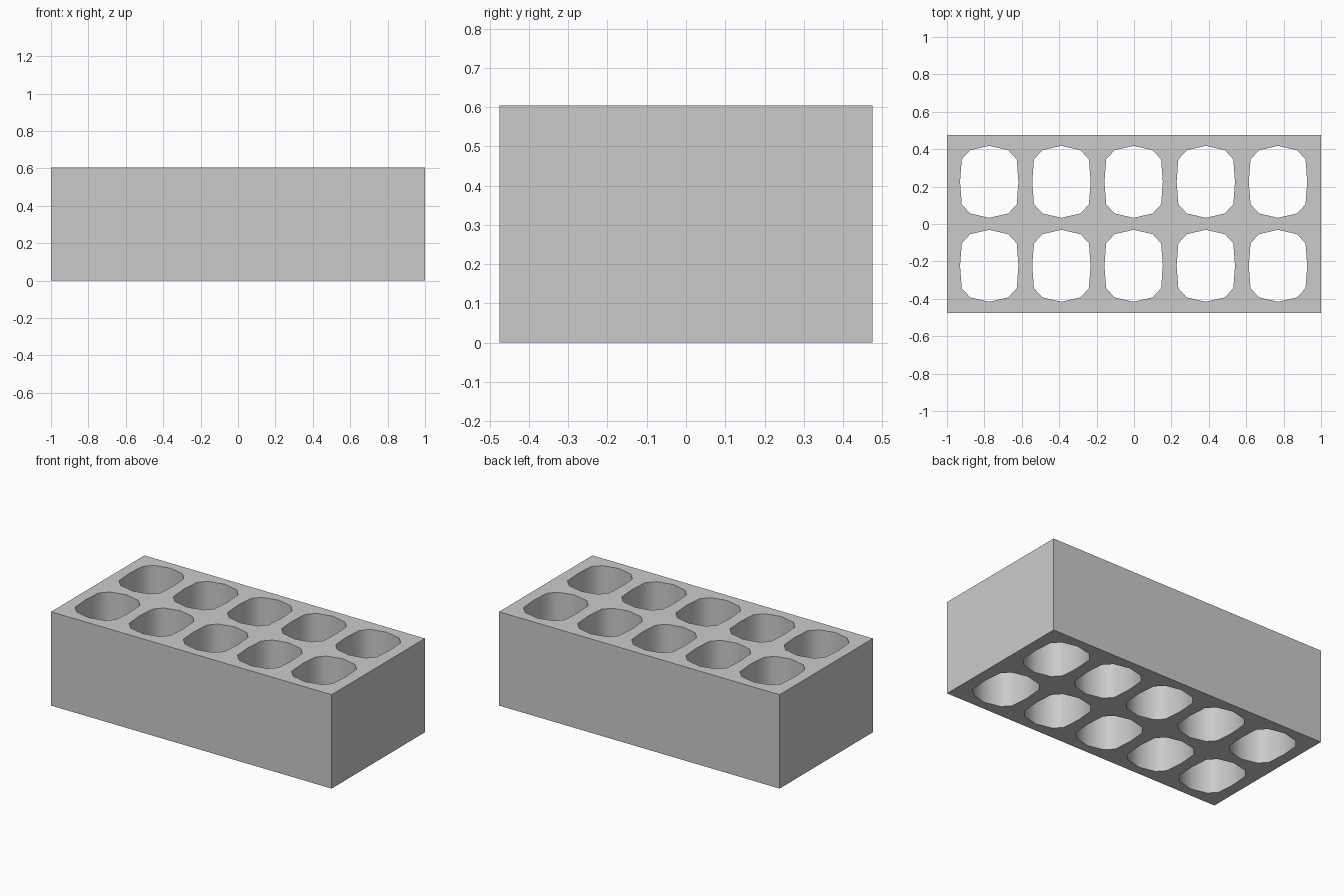
import bpy, bmesh, math

if "Cube" in bpy.data.objects:
    bpy.data.objects.remove(bpy.data.objects["Cube"])

L, W, H = 2.0, 0.95, 0.605
bm = bmesh.new()


def loop(points):
    verts = [bm.verts.new((x, y, 0)) for x, y in points]
    return [bm.edges.new((a, b)) for a, b in zip(verts, verts[1:] + verts[:1])]


# twelve-sided rounded hole, one quarter repeated around
quarter = [(0.156, 0.0), (0.147, 0.12), (0.102, 0.169), (0.0, 0.1925)]
half = quarter + [(-x, y) for x, y in quarter[2::-1]]
hole = half + [(x, -y) for x, y in half[-2:0:-1]]

# brick outline with two rows of five holes
edges = loop([(-L / 2, -W / 2), (L / 2, -W / 2), (L / 2, W / 2), (-L / 2, W / 2)])
for col in range(-2, 3):
    for cy in (-0.2235, 0.2255):
        edges += loop([(col * 0.386 - 0.002 + x, cy + y) for x, y in hole])
bmesh.ops.triangle_fill(bm, use_beauty=True, use_dissolve=False, edges=edges,
                        normal=(0, 0, 1))

# raise to full height, keeping the bottom closed around the holes
res = bmesh.ops.extrude_face_region(bm, geom=bm.faces[:], use_keep_orig=True)
top = [g for g in res["geom"] if isinstance(g, bmesh.types.BMVert)]
bmesh.ops.translate(bm, verts=top, vec=(0, 0, H))
bmesh.ops.recalc_face_normals(bm, faces=bm.faces[:])

mesh = bpy.data.meshes.new("perforated_brick")
bm.to_mesh(mesh)
bm.free()
brick = bpy.data.objects.new("perforated_brick", mesh)
bpy.context.collection.objects.link(brick)

# smooth hole walls, crisp brick edges
bpy.context.view_layer.objects.active = brick
brick.select_set(True)
bpy.ops.object.shade_smooth_by_angle(angle=math.radians(60))
